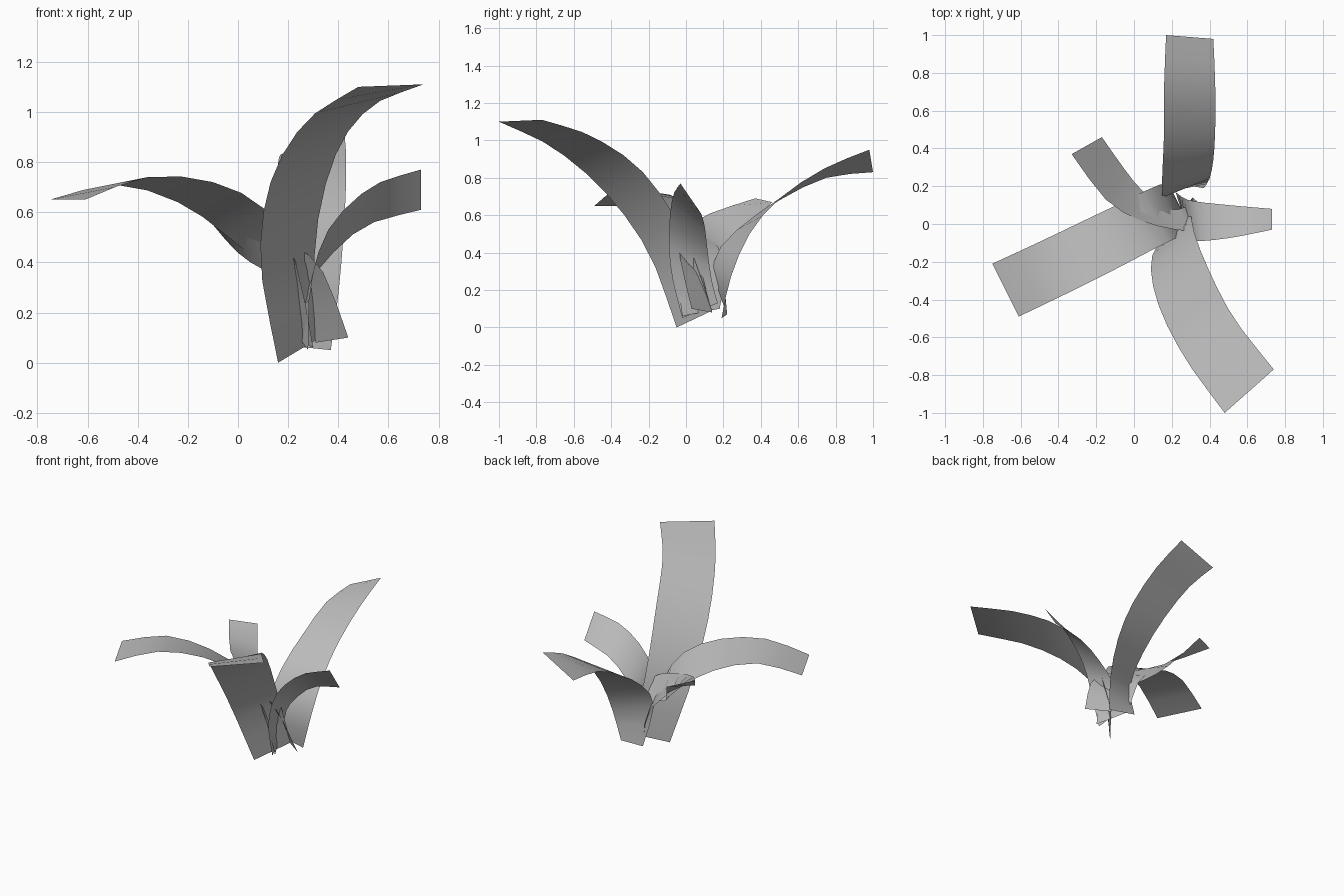
import bpy
import bmesh
from mathutils import Vector

default_cube = bpy.data.objects.get("Cube")
if default_cube:
    bpy.data.objects.remove(default_cube, do_unlink=True)

# One flat grey for all the leaves
leaf_grey = bpy.data.materials.new("leaf_grey")
leaf_grey.use_nodes = True
grey = (0.5, 0.5, 0.5, 1)
leaf_grey.diffuse_color = grey
leaf_grey.node_tree.nodes["Principled BSDF"].inputs["Base Color"].default_value = grey

SEGMENTS = 10


def smooth_point(points, position):
    """Point on a smooth curve through the given points, position from zero to one."""
    last = len(points) - 1
    scaled = position * last
    index = min(int(scaled), last - 1)
    t = scaled - index
    before = points[index - 1] if index > 0 else points[0] * 2 - points[1]
    start, end = points[index], points[index + 1]
    after = points[index + 2] if index + 2 <= last else end * 2 - start
    start_slope, end_slope = (end - before) / 2, (after - start) / 2
    blend = t * t * (3 - 2 * t)
    return (start.lerp(end, blend)
            + start_slope * (t * (1 - t) ** 2)
            - end_slope * (t * t * (1 - t)))


def make_leaf(name, first_edge, second_edge):
    """Thin curved ribbon between two edge curves, given in hundredths from base to tip."""
    edges = [[Vector(point) / 100 for point in edge] for edge in (first_edge, second_edge)]
    bm = bmesh.new()
    previous = None
    for step in range(SEGMENTS + 1):
        row = [bm.verts.new(smooth_point(edge, step / SEGMENTS)) for edge in edges]
        if previous:
            bm.faces.new((previous[0], previous[1], row[1], row[0]))
        previous = row
    # Upper surface faces the sky
    bm.normal_update()
    if sum(face.normal.z for face in bm.faces) < 0:
        bmesh.ops.reverse_faces(bm, faces=bm.faces[:])
    for face in bm.faces:
        face.smooth = True
    mesh = bpy.data.meshes.new(name)
    bm.to_mesh(mesh)
    bm.free()
    mesh.materials.append(leaf_grey)
    leaf = bpy.data.objects.new(name, mesh)
    bpy.context.collection.objects.link(leaf)
    return leaf


# Tall leaf arching to the front
make_leaf("front_leaf",
          [(16, -5, 0), (9, -20, 40), (13, -43, 72), (27, -71, 96), (48, -100, 110)],
          [(31, 14, 9), (31, -1, 50), (39, -23, 83), (53, -50, 102), (74, -77, 111)])

# Broad leaf drooping to the right
make_leaf("right_leaf",
          [(30, -2, 6), (23, -7, 40), (11, -13, 61), (-10, -24, 72), (-36, -37, 74), (-61, -49, 65)],
          [(20, 18, 10), (14, 21, 33), (-5, 12, 51), (-24, 3, 64), (-49, -9, 71), (-75, -21, 65)])

# Narrow leaf curling to the back right
make_leaf("back_right_leaf",
          [(44, 3, 10), (34, -3, 36), (22, -3, 47), (3, 2, 54), (-15, 13, 61), (-33, 37, 69)],
          [(31, 14, 8), (27, 9, 27), (18, 8, 33), (5, 17, 40), (-5, 29, 49), (-17, 46, 67)])

# Broad twisting leaf at the back
make_leaf("back_leaf",
          [(18, 22, 7), (15, 14, 33), (15, 27, 52), (16, 50, 68), (16, 75, 80), (17, 100, 83)],
          [(37, 19, 5), (40, 24, 27), (42, 34, 50), (43, 50, 69), (43, 74, 85), (42, 98, 95)])

# Short leaf bending to the left
make_leaf("left_leaf",
          [(28, -2, 5), (29, -8, 30), (36, -9, 53), (53, -7, 70), (73, -3, 77)],
          [(22, 17, 13), (26, 14, 24), (32, 12, 37), (50, 10, 54), (73, 8, 61)])
